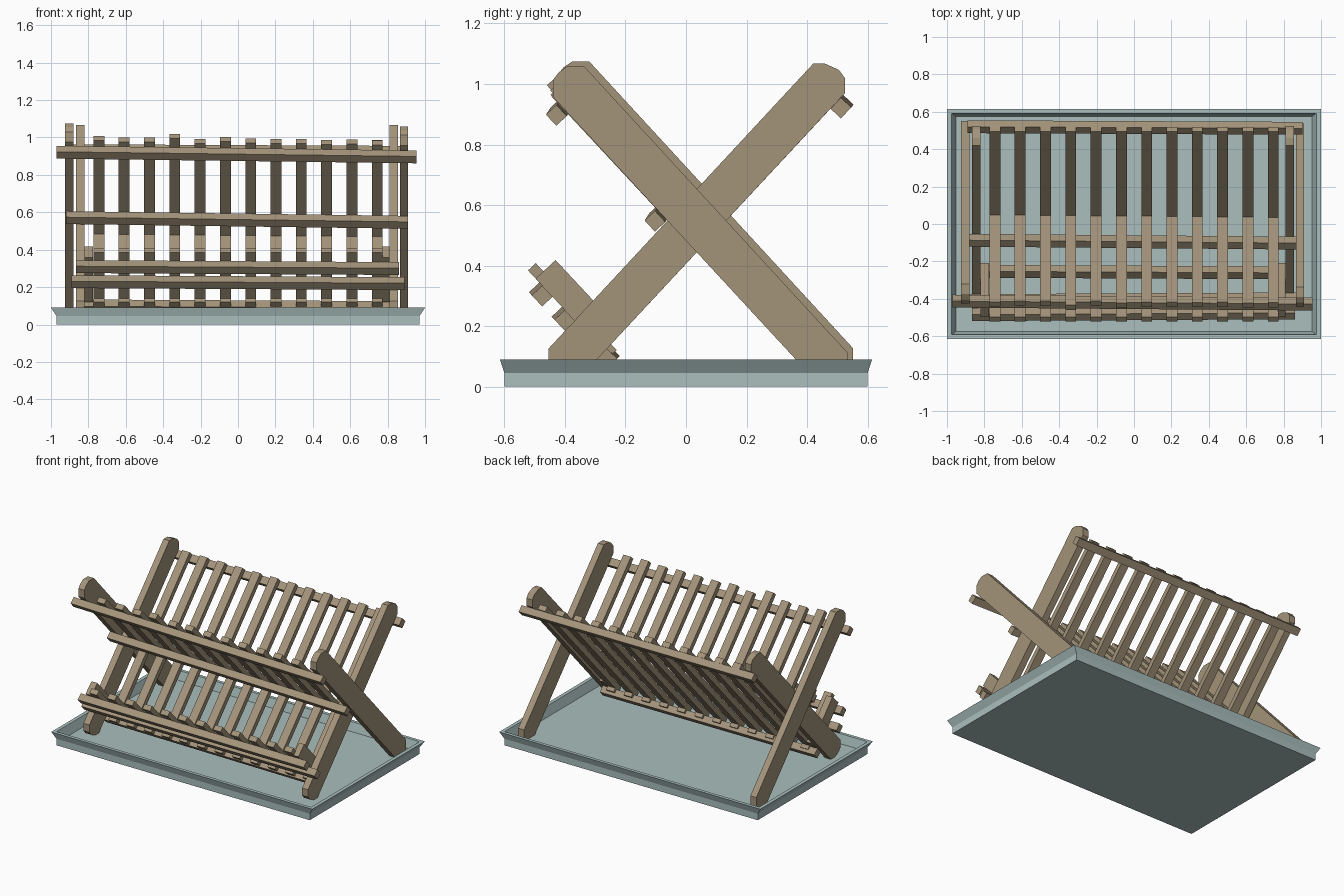
import bpy, bmesh
from mathutils import Vector

cube = bpy.data.objects.get("Cube")
if cube:
    bpy.data.objects.remove(cube, do_unlink=True)


def material(name, rgb):
    m = bpy.data.materials.new(name)
    m.use_nodes = True
    m.diffuse_color = (*rgb, 1)
    m.node_tree.nodes["Principled BSDF"].inputs["Base Color"].default_value = (*rgb, 1)
    return m


WOOD = material("tan wood", (0.37, 0.295, 0.195))
TRAY = material("pale blue grey", (0.40, 0.52, 0.515))


def loft(name, rings, mat):
    """Join closed rings of equal size and cap both ends."""
    bm = bmesh.new()
    loops = [[bm.verts.new(p) for p in r] for r in rings]
    for a, b in zip(loops, loops[1:]):
        for i in range(len(a)):
            j = (i + 1) % len(a)
            bm.faces.new((a[i], a[j], b[j], b[i]))
    bm.faces.new(loops[0])
    bm.faces.new(loops[-1])
    bmesh.ops.recalc_face_normals(bm, faces=bm.faces)
    me = bpy.data.meshes.new(name)
    bm.to_mesh(me)
    bm.free()
    me.materials.append(mat)
    ob = bpy.data.objects.new(name, me)
    bpy.context.collection.objects.link(ob)
    return ob


def prism(name, pts, x0, x1, s0=(0, 0), s1=(0, 0)):
    """Side profile run from x0 to x1, with a (y, z) shift at each end."""
    loft(name, [[(x, p[0] + s[0], p[1] + s[1]) for p in pts]
                for x, s in ((x0, s0), (x1, s1))], WOOD)


class Frame:
    """Sloping plane: s runs up the slope, n points out of its underside."""

    def __init__(self, origin, up, out):
        self.o, self.u, self.n = Vector(origin), Vector(up).normalized(), Vector(out).normalized()

    def rect(self, s0, s1, n0, n1):
        return [self.o + self.u * s + self.n * n
                for s, n in ((s0, n0), (s1, n0), (s1, n1), (s0, n1))]

    def bar(self, name, s, x0, x1, shift):
        prism(name, self.rect(s - 0.025, s + 0.025, 0, 0.047), x0, x1, (0, 0), shift)


back = Frame((-0.35, 0.03), (0.68, 0.73), (0.73, -0.68))     # leans to the back
front = Frame((0.45, 0.03), (-0.68, 0.73), (-0.73, -0.68))   # leans to the front
rest = Frame((-0.248, 0.09), (-0.68, 0.73), (-0.73, -0.68))  # short front rest

# Drip tray
rings = [(0.97, 0.60, 0), (0.97, 0.60, 0.045), (1.0, 0.615, 0.09),
         (0.975, 0.592, 0.09), (0.952, 0.575, 0.03)]
loft("drip_tray", [[(-x, -y, z), (x, -y, z), (x, y, z), (-x, y, z)] for x, y, z in rings], TRAY)

# Legs leaning back, rounded at both ends
back_leg = [(0.42, 1.067), (0.46, 1.067), (0.505, 1.047), (0.525, 1.02), (0.525, 0.97),
            (-0.35, 0.03), (-0.39, 0.03), (-0.435, 0.05), (-0.455, 0.075), (-0.455, 0.125)]
prism("back_leg_right", back_leg, -0.865, -0.82)
prism("back_leg_left", back_leg, 0.81, 0.855)

# Legs leaning forward, cut flat at the foot; the frame is slightly skewed
SKEW = (-0.016, -0.017)
front_leg = [(-0.32, 1.075), (-0.375, 1.075), (-0.405, 1.055), (-0.424, 1.03), (-0.424, 0.975),
             (0.45, 0.03), (0.552, 0.03), (0.552, 0.127)]
prism("front_leg_right", front_leg, -0.925, -0.88)
prism("front_leg_left", front_leg, 0.865, 0.91, SKEW, SKEW)

# Uprights of the short rest
for name, x0, x1 in (("rest_upright_right", -0.82, -0.775), ("rest_upright_left", 0.77, 0.81)):
    prism(name, rest.rect(0.04, 0.365, -0.09, 0), x0, x1)

# Cross bars
sag_back = -0.012 * back.u
sag_rest = -0.014 * rest.u
back.bar("back_top_bar", 1.251, -0.89, 0.90, sag_back)
back.bar("back_bottom_bar", 0.117, -0.83, 0.82, sag_back)
bar_skew = Vector(SKEW) + Vector((0, -0.008))
front.bar("front_top_bar", 1.24, -0.97, 0.955, bar_skew)
front.bar("front_middle_bar", 0.762, -0.92, 0.91, bar_skew)
rest.bar("rest_top_bar", 0.322, -0.865, 0.86, sag_rest)
rest.bar("rest_bottom_bar", 0.212, -0.89, 0.89, sag_rest)

# Twelve slats on each sloping plane, with slightly uneven ends on the front one
ends = [0.01, 0, 0, 0.03, -0.005, 0.01, 0.0, 0, 0, -0.005, 0, -0.005]
for i, extra in enumerate(ends):
    x = -0.744 + i * 0.1353
    x0, x1 = x - 0.029, x + 0.029
    t = (x + 0.9) / 1.8
    shift = (SKEW[0] * t, SKEW[1] * t)
    prism(f"back_slat_{i + 1}", back.rect(0.09, 1.275, -0.035, 0), x0, x1)
    prism(f"front_slat_{i + 1}", front.rect(0.616, 1.297 + extra, -0.035, 0), x0, x1, shift, shift)
    prism(f"rest_slat_{i + 1}", rest.rect(0.01, 0.402, -0.035, 0), x0, x1)
